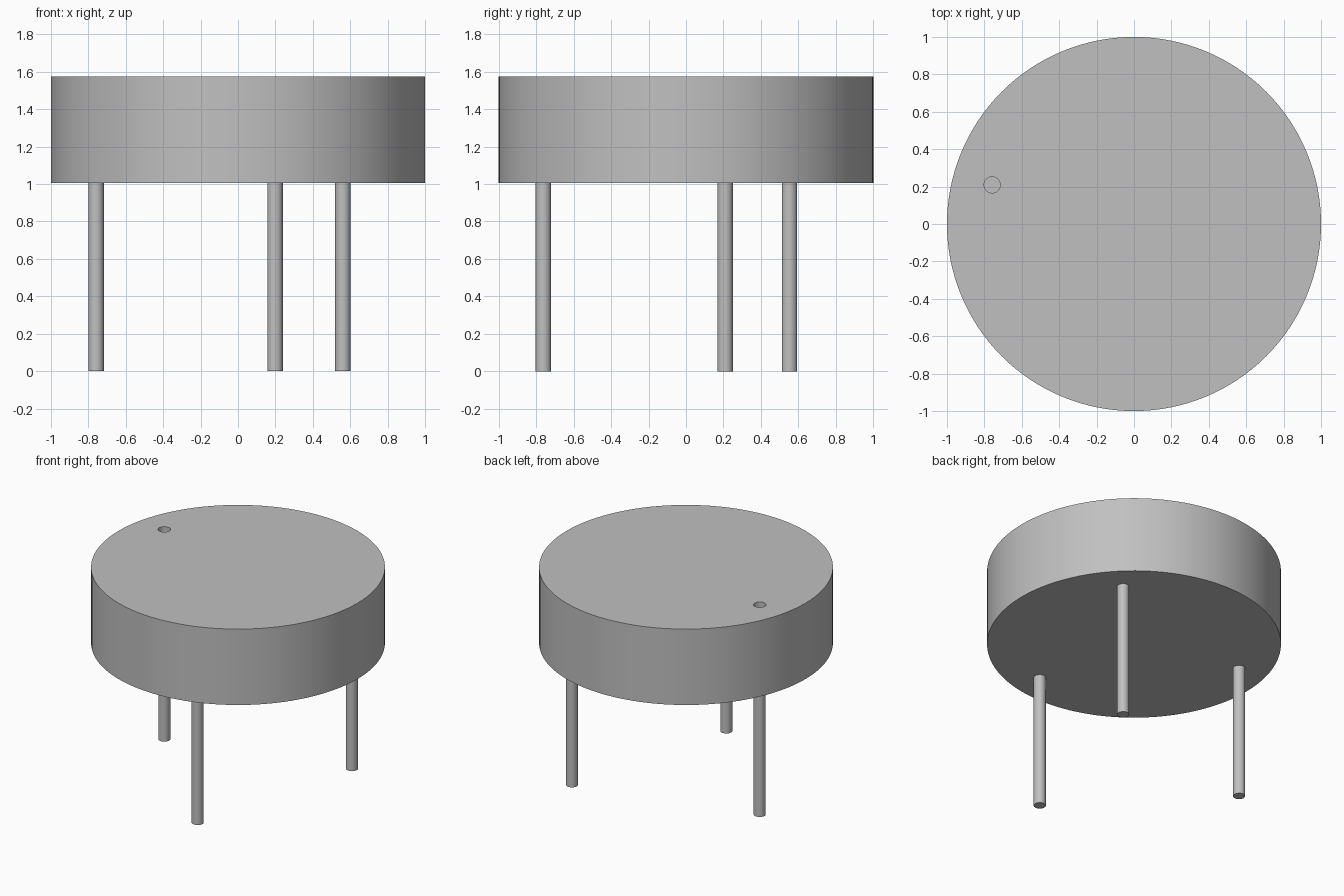
import bpy
from math import radians, cos, sin

cube = bpy.data.objects.get("Cube")
if cube:
    bpy.data.objects.remove(cube, do_unlink=True)

BOTTOM, TOP = 1.005, 1.575     # body underside and lid
PIN_RADIUS = 0.041
PIN_CIRCLE = 0.787             # distance of the pins from the centre
HOLE_DEPTH = 0.15

grey = bpy.data.materials.new("plain grey")
grey.use_nodes = True
colour = (0.53, 0.53, 0.53, 1)
grey.diffuse_color = colour
grey.node_tree.nodes["Principled BSDF"].inputs["Base Color"].default_value = colour


def cylinder(name, radius, z0, z1, x=0, y=0, sides=48):
    """Upright capped cylinder between two heights."""
    bpy.ops.mesh.primitive_cylinder_add(
        vertices=sides, radius=radius, depth=z1 - z0, location=(x, y, (z0 + z1) / 2))
    obj = bpy.context.object
    obj.name = name
    obj.data.materials.append(grey)
    return obj


def smooth(obj):
    bpy.ops.object.select_all(action="DESELECT")
    obj.select_set(True)
    bpy.context.view_layer.objects.active = obj
    bpy.ops.object.shade_smooth_by_angle(angle=radians(30))


def pin_position(index):
    angle = radians(44.6 + 120 * index)
    return PIN_CIRCLE * cos(angle), PIN_CIRCLE * sin(angle)


# Round body with a small blind hole above the left rear pin
body = cylinder("body", 1, BOTTOM, TOP, sides=128)
cutter = cylinder("hole_cutter", 0.043, TOP - HOLE_DEPTH, TOP + 0.1, *pin_position(1))
cutter.hide_render = True
cut = body.modifiers.new("hole", "BOOLEAN")
cut.operation = "DIFFERENCE"
cut.solver = "EXACT"
cut.object = cutter
bpy.context.view_layer.objects.active = body
bpy.ops.object.modifier_apply(modifier=cut.name)
bpy.data.objects.remove(cutter, do_unlink=True)
smooth(body)

# Three pins evenly spaced under the body
for i, name in enumerate(("back_left_pin", "right_pin", "front_pin")):
    smooth(cylinder(name, PIN_RADIUS, 0, BOTTOM + 0.01, *pin_position(i)))
